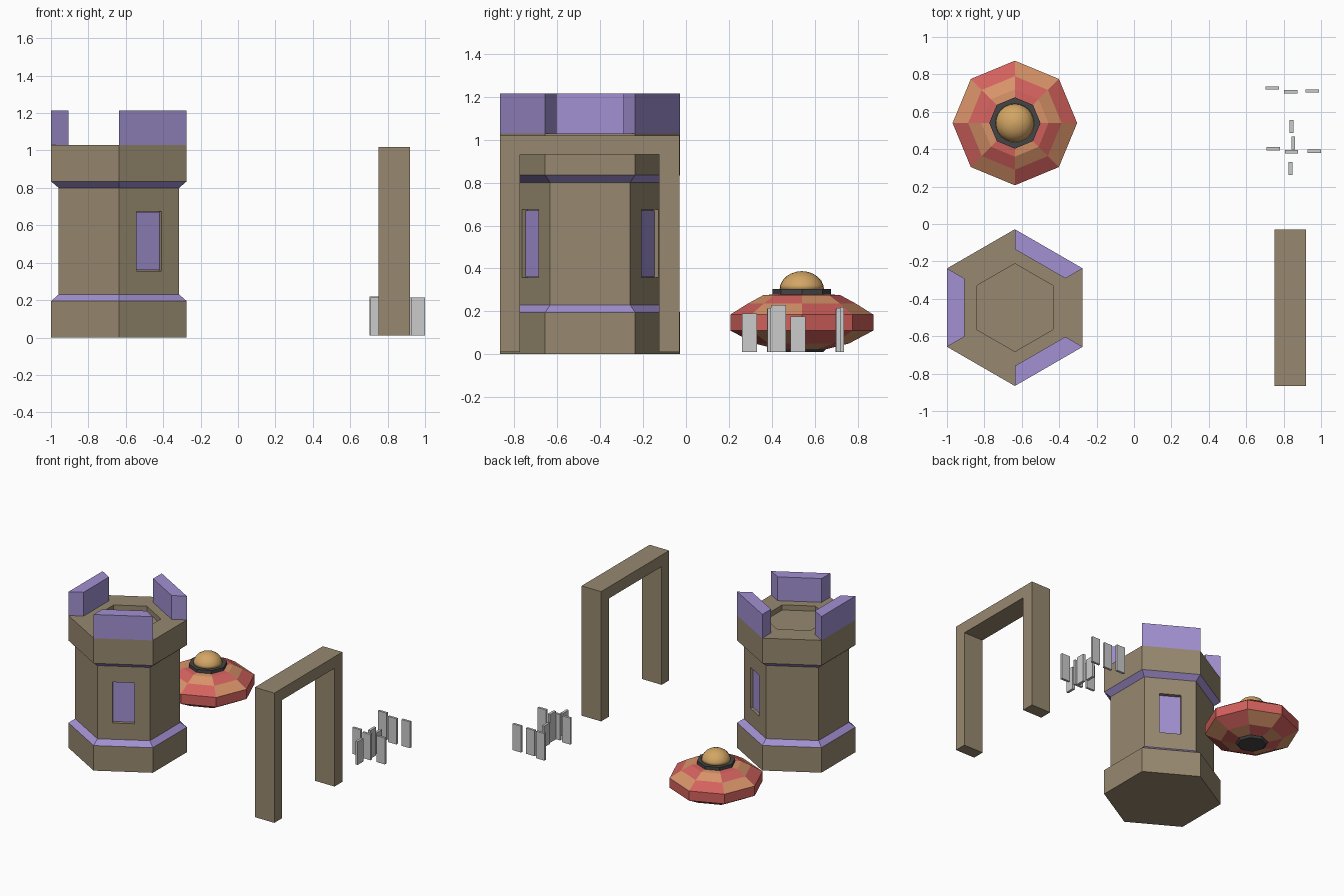
import bpy, bmesh
from math import sin, cos, pi, radians
from mathutils import Matrix

if "Cube" in bpy.data.objects:
    bpy.data.objects.remove(bpy.data.objects["Cube"])


def material(name, rgb):
    m = bpy.data.materials.new(name)
    m.diffuse_color = (*rgb, 1)
    m.use_nodes = True
    m.node_tree.nodes["Principled BSDF"].inputs["Base Color"].default_value = m.diffuse_color
    return m


STONE = material("tan_stone", (0.31, 0.25, 0.16))
PURPLE = material("purple_trim", (0.36, 0.28, 0.64))
RED = material("red_shell", (0.65, 0.12, 0.11))
ORANGE = material("orange_panel", (0.68, 0.29, 0.14))
GOLD = material("gold_dome", (0.65, 0.38, 0.13))
DARK = material("dark_metal", (0.06, 0.06, 0.06))


def finish(name, bm, mats=(), loc=(0, 0, 0)):
    bmesh.ops.recalc_face_normals(bm, faces=bm.faces)
    mesh = bpy.data.meshes.new(name)
    bm.to_mesh(mesh)
    bm.free()
    for m in mats:
        mesh.materials.append(m)
    ob = bpy.data.objects.new(name, mesh)
    ob.location = loc
    bpy.context.collection.objects.link(ob)
    return ob


def lathe(name, profile, sides, start, loc, mats, pick=lambda ring, side: 0):
    """Stack of n-sided rings (radius, z), capped at both ends."""
    bm = bmesh.new()
    rings = [[bm.verts.new((r * cos(start + 2 * pi * k / sides),
                            r * sin(start + 2 * pi * k / sides), z))
              for k in range(sides)] for r, z in profile]
    for i in range(len(rings) - 1):
        a, b = rings[i], rings[i + 1]
        for k in range(sides):
            j = (k + 1) % sides
            bm.faces.new((a[k], a[j], b[j], b[k])).material_index = pick(i, k)
    bm.faces.new(rings[0])
    bm.faces.new(rings[-1])
    return finish(name, bm, mats, loc)


def prism(name, outline, z0, z1, mats=(), matrix=Matrix()):
    """Outline in xy, extruded from z0 to z1."""
    bm = bmesh.new()
    face = bm.faces.new([bm.verts.new((x, y, z0)) for x, y in outline])
    new = bmesh.ops.extrude_face_region(bm, geom=[face])["geom"]
    bmesh.ops.translate(bm, vec=(0, 0, z1 - z0),
                        verts=[v for v in new if isinstance(v, bmesh.types.BMVert)])
    bm.transform(matrix)
    return finish(name, bm, mats)


def box(name, x0, x1, y0, y1, z0, z1, mats=(), matrix=Matrix()):
    return prism(name, [(x0, y0), (x1, y0), (x1, y1), (x0, y1)], z0, z1, mats, matrix)


# Hexagonal tower: purple sloped bands, sunken roof
TX, TY, R = -0.637, -0.447, 0.419
tower = lathe("tower_body",
              [(R, 0), (R, 0.195), (0.372, 0.23), (0.372, 0.80), (R, 0.835),
               (R, 1.03), (0.235, 1.03), (0.235, 0.99)],
              6, radians(30), (TX, TY, 0), [STONE, PURPLE],
              lambda i, k: 1 if i in (1, 3) else 0)

# Battlements and recessed windows on alternate faces
wall = 0.372 * cos(pi / 6)
for n, deg in enumerate((60, 180, 300), 1):
    turn = Matrix.Translation((TX, TY, 0)) @ Matrix.Rotation(radians(deg), 4, 'Z')
    c, s = cos(pi / 6), sin(pi / 6)
    r = 0.312
    prism(f"battlement_{n}", [(r * c, -r * s), (R * c, -R * s), (R * c, R * s), (r * c, r * s)],
          1.03, 1.215, [PURPLE], turn)
    cutter = box(f"window_cutter_{n}", wall - 0.03, wall + 0.05, -0.078, 0.078,
                 0.357, 0.675, [STONE], turn)
    cutter.hide_render = True
    cutter.hide_viewport = True
    mod = tower.modifiers.new(f"window_{n}", 'BOOLEAN')
    mod.operation = 'DIFFERENCE'
    mod.solver = 'EXACT'
    mod.object = cutter
    box(f"window_pane_{n}", wall - 0.035, wall - 0.02, -0.077, 0.077, 0.36, 0.67,
        [PURPLE], turn)

# Gateway: U-shaped outline in the yz plane, extruded along x
gate = [(-0.867, 0.01), (-0.775, 0.01), (-0.775, 0.93), (-0.127, 0.93),
        (-0.127, 0.01), (-0.03, 0.01), (-0.03, 1.02), (-0.867, 1.02)]
axes = Matrix(((0, 0, 1, 0), (1, 0, 0, 0), (0, 1, 0, 0), (0, 0, 0, 1)))
prism("gateway", gate, 0.752, 0.92, [STONE], axes)

# Saucer: octagonal shell with chequered panels
S = (TX, 0.54, 0)
lathe("saucer_shell",
      [(0.12, 0.025), (0.22, 0.05), (0.333, 0.11), (0.333, 0.185),
       (0.25, 0.237), (0.18, 0.275), (0.12, 0.28)],
      8, 0, S, [RED, ORANGE],
      lambda i, k: 1 if (i in (0, 4, 5) and k % 2 == 0) or (i in (1, 3) and k % 2) else 0)
lathe("saucer_base", [(0.10, 0.01), (0.125, 0.035)], 8, 0, S, [DARK])
lathe("saucer_collar", [(0.137, 0.272), (0.137, 0.303)], 8, 0, S, [DARK])
dome = lathe("saucer_dome",
             [(0.104 * cos(a), 0.30 + 0.087 * sin(a))
              for a in [radians(d) for d in (0, 15, 30, 45, 60, 75, 88)]],
             24, 0, S, [GOLD])
dome.data.shade_smooth()

# Standing slabs: x, y of the low corner, height, and whether they run along y
slabs = [(0.703, 0.718, 0.22, 0), (0.803, 0.698, 0.21, 0), (0.917, 0.702, 0.215, 0),
         (0.832, 0.487, 0.175, 1), (0.842, 0.397, 0.23, 1), (0.708, 0.394, 0.215, 0),
         (0.806, 0.378, 0.21, 0), (0.927, 0.379, 0.215, 0), (0.827, 0.262, 0.19, 1)]
for n, (x, y, h, along_y) in enumerate(slabs, 1):
    w, d = (0.02, 0.07) if along_y else (0.072, 0.018)
    box(f"slab_{n}", x, x + w, y, y + d, 0.01, h)
